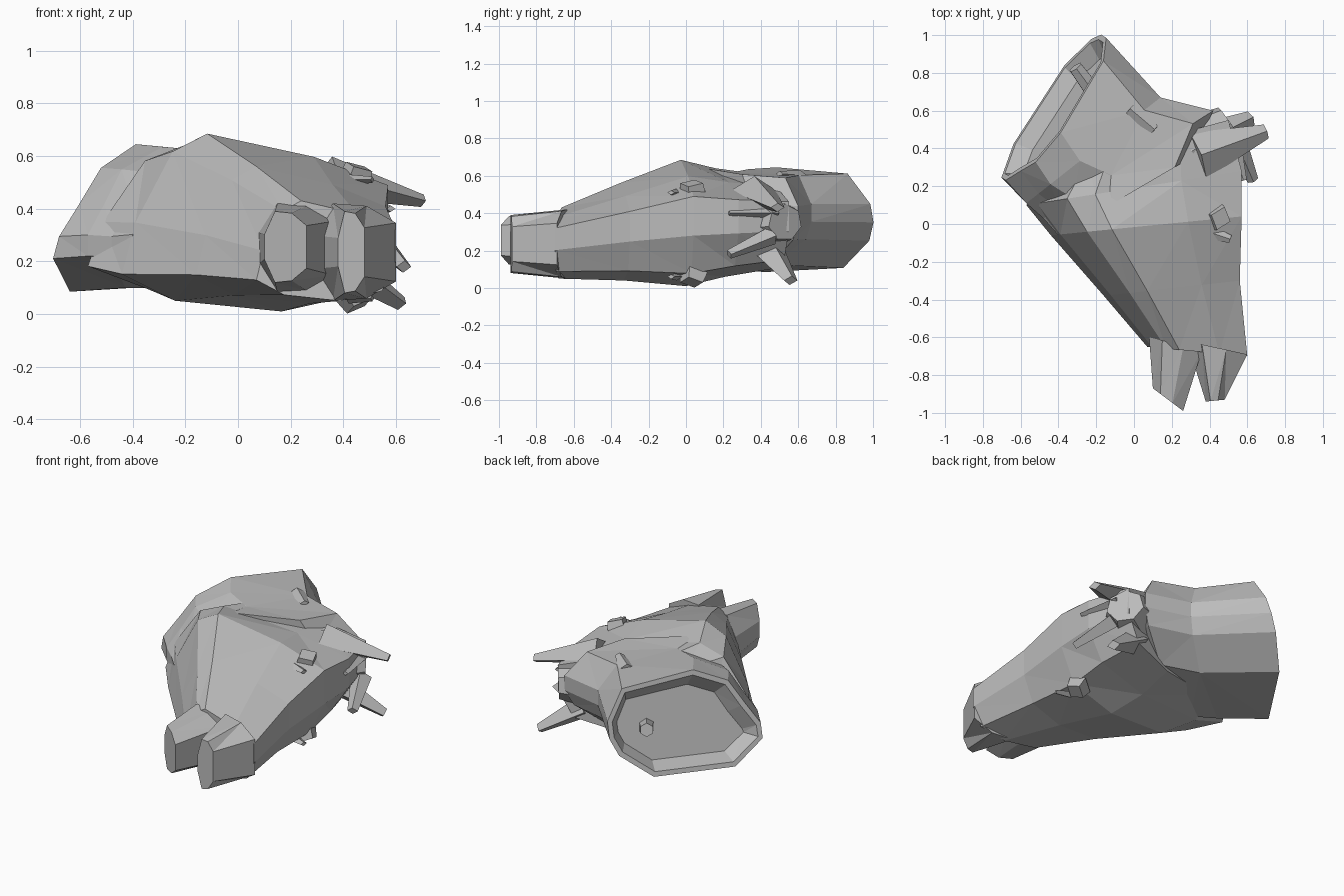
import bpy, bmesh
from mathutils import Vector, Matrix

default_cube = bpy.data.objects.get("Cube")
if default_cube:
    bpy.data.objects.remove(default_cube, do_unlink=True)

grey = bpy.data.materials.new("stone grey")
grey.use_nodes = True
grey.diffuse_color = (0.5, 0.5, 0.5, 1)
grey.node_tree.nodes["Principled BSDF"].inputs["Base Color"].default_value = grey.diffuse_color


def finish(name, bm):
    """Turn a bmesh into a flat shaded grey object."""
    bmesh.ops.recalc_face_normals(bm, faces=bm.faces)
    mesh = bpy.data.meshes.new(name)
    bm.to_mesh(mesh)
    bm.free()
    mesh.materials.append(grey)
    part = bpy.data.objects.new(name, mesh)
    bpy.context.collection.objects.link(part)
    return part


def section(bm, profile, start, end, low, high, lean=0.0):
    """Ring of vertices in the upright plane through start and end."""
    a, b = Vector((*start, 0)), Vector((*end, 0))
    outward = Vector((a.y - b.y, b.x - a.x, 0)).normalized()
    middle, half = (low + high) / 2, (high - low) / 2
    ring = []
    for across, height in profile:
        point = a.lerp(b, across) - outward * lean * height
        point.z = middle + half * height
        ring.append(bm.verts.new(point))
    return ring


def loft(name, profile, sections, hollow=0.0):
    """Join sections into a faceted solid, optionally with a sunken last cap."""
    bm = bmesh.new()
    rings = [section(bm, profile, *values) for values in sections]
    for near, far in zip(rings, rings[1:]):
        for i in range(len(profile)):
            j = (i + 1) % len(profile)
            bm.faces.new((near[i], near[j], far[j], far[i]))
    bm.faces.new(rings[0])
    cap = bm.faces.new(rings[-1])
    bmesh.ops.recalc_face_normals(bm, faces=bm.faces)
    if hollow:
        bmesh.ops.inset_region(bm, faces=[cap], thickness=0.03, depth=0)
        bmesh.ops.inset_region(bm, faces=[cap], thickness=0.06, depth=-hollow)
    bmesh.ops.triangulate(bm, faces=bm.faces)
    return finish(name, bm)


def spike(name, base, tip, width, depth, taper=0.3, sides=4):
    """Flattened tapering prism from base to tip."""
    base, tip = Vector(base), Vector(tip)
    axis = tip - base
    bm = bmesh.new()
    bmesh.ops.create_cone(bm, cap_ends=True, segments=sides, radius1=1, radius2=taper,
                          depth=axis.length)
    place = Matrix.Translation((base + tip) / 2) @ axis.to_track_quat('Z', 'Y').to_matrix().to_4x4()
    bm.transform(place @ Matrix.Diagonal((width, depth, 1, 1)))
    return finish(name, bm)


# Head lying on its side, from muzzle to back of skull
cheek = [(0, -0.58), (0.05, 0), (0.19, 0.8), (0.32, 1), (0.72, 0.74), (1, 0.42),
         (1, -0.2), (0.9, -0.8), (0.6, -1), (0.2, -0.88)]
loft("head", cheek, [
    ((0.07, -0.65), (0.6, -0.7), 0.05, 0.43),
    ((-0.16, -0.38), (0.56, -0.3), 0.04, 0.56),
    ((-0.44, -0.06), (0.57, 0.04), 0.01, 0.685),
    ((-0.57, 0.1), (0.57, 0.28), 0.06, 0.64),
    ((-0.42, 0.3), (0.5, 0.55), 0.1, 0.61),
])

# Lips, parted by the open mouth
lip = [(0, 0.35), (0.25, 1), (0.65, 0.95), (1, 0.6)]
lip += [(across, -height) for across, height in reversed(lip)]
loft("lower_lip", lip, [
    ((0.08, -0.6), (0.36, -0.67), 0.08, 0.42),
    ((0.1, -0.87), (0.26, -0.99), 0.12, 0.39),
])
loft("upper_lip", lip, [
    ((0.28, -0.62), (0.6, -0.69), 0.05, 0.42),
    ((0.38, -0.94), (0.48, -0.93), 0.08, 0.39),
])

# Neck with a slanted, hollow cut end
throat = [(0.2, -1), (0, -0.55), (0, -0.25), (0.09, 0.2), (0.18, 0.68), (0.4, 1),
          (0.88, 0.88), (1, 0.3), (1, -0.05), (0.95, -0.4), (0.74, -0.92)]
loft("neck", throat, [
    ((-0.4, -0.06), (0.3, 0.35), 0.1, 0.64),
    ((-0.48, 0.03), (0.42, 0.6), 0.1, 0.62),
    ((-0.57, 0.11), (0.14, 0.67), 0.1, 0.635),
    ((-0.66, 0.22), (-0.17, 1), 0.085, 0.645, 0.09),
], hollow=0.08)
spike("neck_bone", (-0.2, 0.68, 0.33), (-0.31, 0.83, 0.38), 0.05, 0.05, 0.8, 6)

# Rounded crown between the ears
spike("crown", (0.3, 0.38, 0.36), (0.51, 0.53, 0.35), 0.2, 0.18, 0.55, 7)

# Ears and hair tufts
spike("upper_ear", (0.34, 0.36, 0.52), (0.7, 0.49, 0.43), 0.13, 0.08)
spike("lower_ear", (0.38, 0.44, 0.2), (0.62, 0.56, 0.04), 0.1, 0.07, 0.4)
spike("upper_tuft", (0.5, 0.48, 0.4), (0.58, 0.23, 0.4), 0.06, 0.04)
spike("lower_tuft", (0.53, 0.46, 0.28), (0.63, 0.23, 0.18), 0.06, 0.05, 0.5)
spike("nape_tuft", (-0.02, 0.61, 0.6), (0.11, 0.5, 0.61), 0.05, 0.03, 0.5)

# Eyes with a lid beside each, on both sides of the head
for side, z, lift in (("upper", 0.51, 1), ("lower", 0.06, -0.6)):
    spike(side + "_eye", (0.43, 0.04, z - 0.04 * lift), (0.46, 0.03, z + 0.05 * lift),
          0.08, 0.07, 0.8)
    spike(side + "_eyelid", (0.42, -0.05, z), (0.51, -0.08, z), 0.035, 0.02, 0.6)
